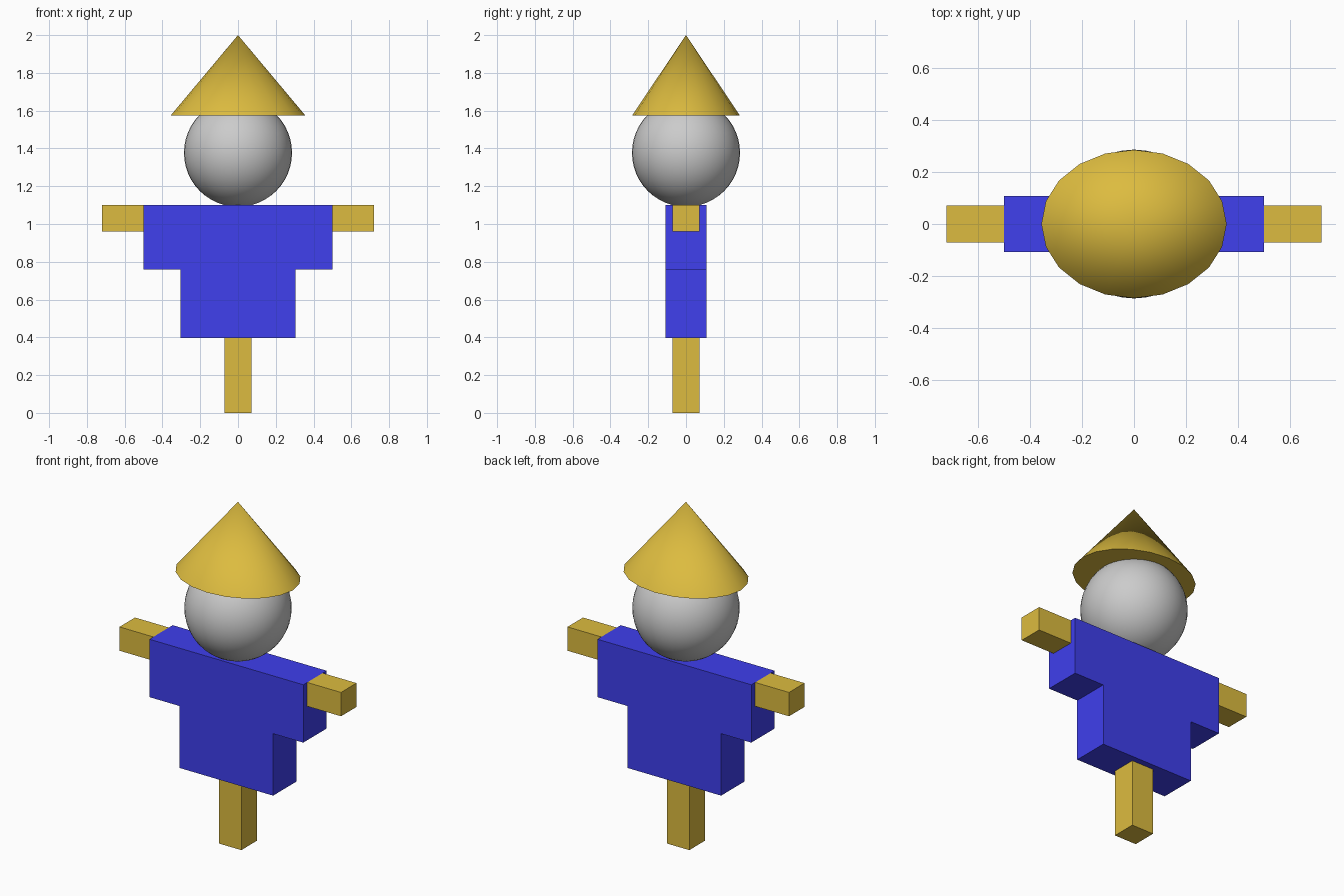
import bpy, bmesh, math

if "Cube" in bpy.data.objects:
    bpy.data.objects.remove(bpy.data.objects["Cube"])


def material(name, rgb):
    m = bpy.data.materials.new(name)
    m.diffuse_color = (*rgb, 1)
    m.use_nodes = True
    m.node_tree.nodes["Principled BSDF"].inputs["Base Color"].default_value = m.diffuse_color
    return m


straw = material("straw", (0.72, 0.5, 0.05))
blue = material("blue", (0.05, 0.05, 0.85))


def box(name, lo, hi, mat):
    bpy.ops.mesh.primitive_cube_add(size=1)
    ob = bpy.context.object
    ob.name = name
    ob.location = [(a + b) / 2 for a, b in zip(lo, hi)]
    ob.scale = [b - a for a, b in zip(lo, hi)]
    ob.data.materials.append(mat)
    return ob


# Post and the two arm stubs
W = 0.072
box("post", (-W, -W, 0), (W, W, 0.396), straw)
for side, name in ((-1, "left_arm"), (1, "right_arm")):
    x0, x1 = sorted((side * 0.5, side * 0.72))
    box(name, (x0, -W, 0.96), (x1, W, 1.10), straw)

# Shirt: T-shaped profile extruded front to back
half = [(0.304, 0.396), (0.304, 0.76), (0.5, 0.76), (0.5, 1.10)]
outline = half + [(-x, z) for x, z in reversed(half)]
D = 0.108
bm = bmesh.new()
front = bm.faces.new([bm.verts.new((x, -D, z)) for x, z in outline])
ext = bmesh.ops.extrude_face_region(bm, geom=[front], use_keep_orig=True)
bmesh.ops.translate(bm, vec=(0, 2 * D, 0),
                    verts=[v for v in ext["geom"] if isinstance(v, bmesh.types.BMVert)])
bmesh.ops.recalc_face_normals(bm, faces=bm.faces)
mesh = bpy.data.meshes.new("shirt")
bm.to_mesh(mesh)
bm.free()
shirt = bpy.data.objects.new("shirt", mesh)
bpy.context.collection.objects.link(shirt)
mesh.materials.append(blue)

# Head
bpy.ops.mesh.primitive_uv_sphere_add(segments=40, ring_count=24, radius=0.286,
                                     location=(0, 0, 1.377))
bpy.context.object.name = "head"
bpy.ops.object.shade_smooth()

# Hat: 20-sided cone, wider than deep
bpy.ops.mesh.primitive_cone_add(vertices=20, radius1=1, radius2=0, depth=0.425,
                                location=(0, 0, 1.7875))
hat = bpy.context.object
hat.name = "hat"
hat.scale = (0.356, 0.285, 1)
hat.data.materials.append(straw)
bpy.ops.object.transform_apply(location=False, rotation=False, scale=True)
bpy.ops.object.shade_smooth_by_angle(angle=math.radians(40))
